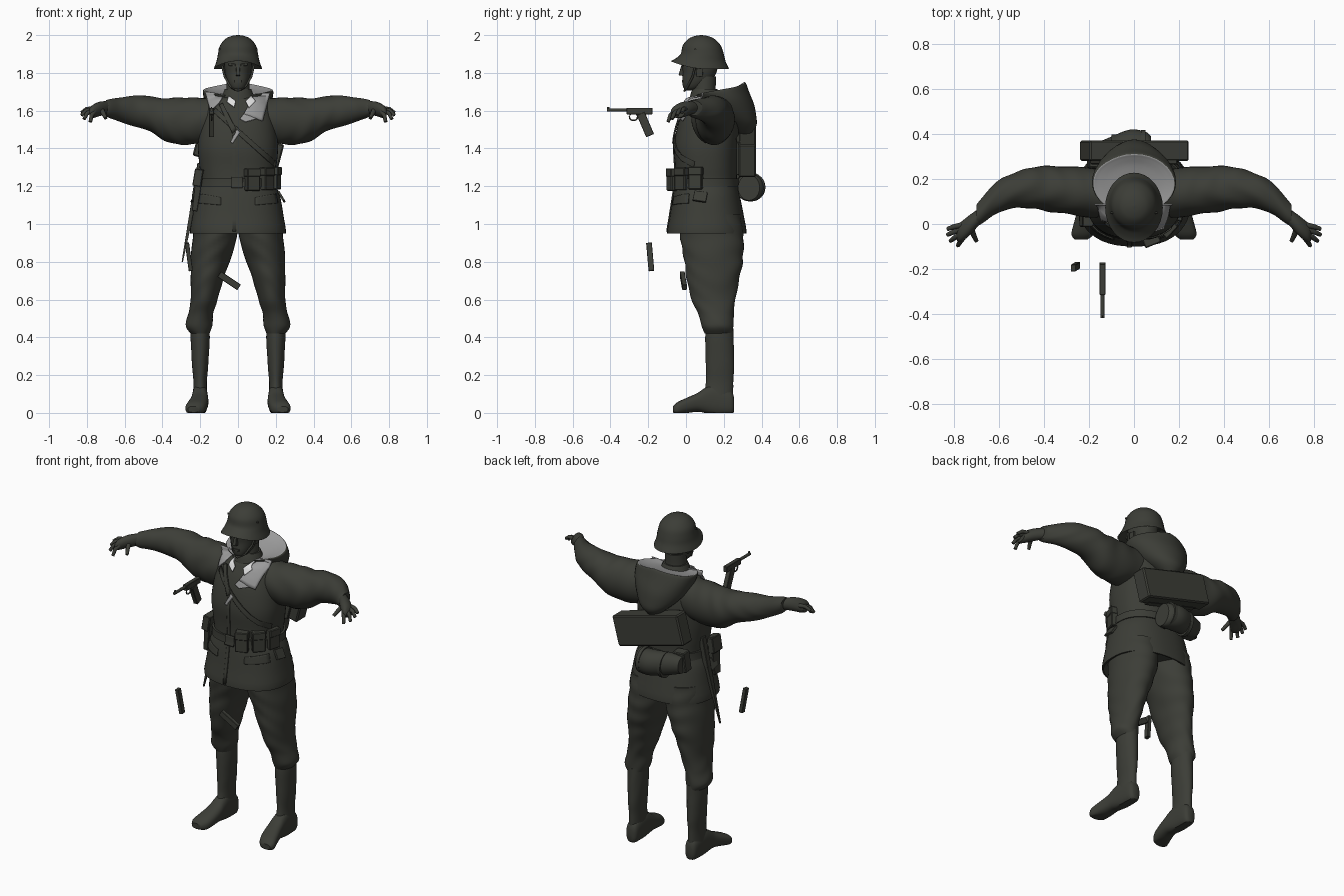
import bpy, bmesh, math
from mathutils import Vector, Matrix

cube = bpy.data.objects.get("Cube")
if cube:
    bpy.data.objects.remove(cube, do_unlink=True)


def material(name, colour):
    mat = bpy.data.materials.new(name)
    mat.use_nodes = True
    mat.diffuse_color = (*colour, 1)
    shader = mat.node_tree.nodes["Principled BSDF"]
    shader.inputs["Base Color"].default_value = (*colour, 1)
    shader.inputs["Roughness"].default_value = .8
    return mat


OLIVE = material("dark olive", (.045, .047, .038))
GREY = material("light grey lining", (.33, .33, .33))
WHITE = material("white badge", (.75, .75, .75))


def finish(name, bm, mats, mirror=False, sharp=40):
    """Turn a bmesh into a smooth shaded object with sharp creases."""
    bmesh.ops.recalc_face_normals(bm, faces=bm.faces)
    for face in bm.faces:
        face.smooth = True
    for edge in bm.edges:
        edge.smooth = edge.calc_face_angle(0) < math.radians(sharp)
    mesh = bpy.data.meshes.new(name)
    bm.to_mesh(mesh)
    bm.free()
    for mat in mats:
        mesh.materials.append(mat)
    obj = bpy.data.objects.new(name, mesh)
    bpy.context.collection.objects.link(obj)
    if mirror:
        obj.modifiers.new("Mirror", "MIRROR").use_mirror_merge = False
    return obj


def blend(rows, u):
    """Smooth interpolation between cross-section rows."""
    i = min(int(u), len(rows) - 2)
    f = u - i
    near = [rows[max(0, min(len(rows) - 1, i + k))] for k in (-1, 0, 1, 2)]
    return [.5 * (2 * b + (c - a) * f + (2 * a - 5 * b + 4 * c - d) * f * f
                  + (3 * b - a - 3 * c + d) * f ** 3) for a, b, c, d in zip(*near)]


def sym(rows):
    """Rows of height, half width, front, back."""
    return [(z, -w, w, front, back) for z, w, front, back in rows]


def loft(name, rows, mats=(OLIVE,), axis="Z", n=32, steps=4, power=1.0,
         fold=0, lift=None, split=None, mirror=False):
    """Skin rounded sections; each row is position, then the two bounds pairs."""
    bm = bmesh.new()
    rings = []
    for k in range((len(rows) - 1) * steps + 1):
        t, a0, a1, b0, b1 = blend(rows, k / steps)
        ring = []
        for j in range(n):
            ang = math.tau * j / n
            c, s = math.cos(ang), math.sin(ang)
            grow = 1 + fold * math.sin(t * 50 + 3 * math.sin(ang + 1) + 2 * math.cos(2 * ang + t * 9))
            a = (a0 + a1) / 2 + (a1 - a0) / 2 * grow * math.copysign(abs(c) ** power, c)
            b = (b0 + b1) / 2 + (b1 - b0) / 2 * grow * math.copysign(abs(s) ** power, s)
            p = Vector({"Z": (a, b, t), "X": (t, a, b), "Y": (a, t, b)}[axis])
            if lift:
                p.z += lift(p)
            p.z = max(0, p.z)
            ring.append(bm.verts.new(p))
        rings.append(ring)
    for k, (low, high) in enumerate(zip(rings, rings[1:])):
        for j in range(n):
            face = bm.faces.new((low[j], low[j - 1], high[j - 1], high[j]))
            face.material_index = int(split is not None and k >= split * steps)
    bm.faces.new(rings[0])
    bm.faces.new(rings[-1]).material_index = int(split is not None)
    return finish(name, bm, mats, mirror)


def bar(name, a, b, w, d, taper=1.0, ref=(0, 1, 0), mirror=False):
    """Bevelled box from a to b; d is measured along ref."""
    a, b = Vector(a), Vector(b)
    z = (b - a).normalized()
    y = Vector(ref)
    y = (y - z * y.dot(z)).normalized()
    bm = bmesh.new()
    bmesh.ops.create_cube(bm, size=1)
    for v in bm.verts:
        s = taper if v.co.z > 0 else 1
        v.co = Vector((v.co.x * w * s, v.co.y * d * s, v.co.z * (b - a).length))
    bmesh.ops.bevel(bm, geom=bm.edges[:], offset=min(w, d) * min(taper, 1) * .08, segments=1, affect="EDGES")
    bm.transform(Matrix.Translation((a + b) / 2) @ Matrix((y.cross(z), y, z)).transposed().to_4x4())
    return finish(name, bm, [OLIVE], mirror, 30)


def tube(name, points, radius, mirror=False, tip=1.0):
    """Round rod through points, narrowing to the tip."""
    bm = bmesh.new()
    pts = [Vector(p) for p in points]
    rings = []
    for i, p in enumerate(pts):
        along = pts[min(i + 1, len(pts) - 1)] - pts[max(i - 1, 0)]
        turn = along.to_track_quat("Z", "Y")
        r = radius * (1 + (tip - 1) * i / (len(pts) - 1))
        rings.append([bm.verts.new(p + turn @ Vector((r * math.cos(q), r * math.sin(q), 0)))
                      for q in [math.tau * j / 10 for j in range(10)]])
    for low, high in zip(rings, rings[1:]):
        for j in range(10):
            bm.faces.new((low[j], low[j - 1], high[j - 1], high[j]))
    bm.faces.new(rings[0])
    bm.faces.new(rings[-1])
    return finish(name, bm, [OLIVE], mirror, 60)


# Jacket body, closed by a recessed underside
jacket = sym([(.98, .21, -.06, .28), (.95, .253, -.1, .32), (1.05, .24, -.085, .305),
              (1.15, .222, -.07, .285), (1.22, .195, -.058, .27), (1.3, .203, -.058, .27),
              (1.4, .212, -.065, .275), (1.5, .205, -.05, .28), (1.58, .19, -.025, .27),
              (1.63, .175, .0, .25), (1.662, .145, .02, .22), (1.675, .07, .05, .18)])
BOXY = .85
loft("jacket", jacket, power=BOXY, n=48)


def chest_point(x, z, gap):
    """Point just in front of the jacket."""
    rows = [blend(jacket, 1 + k / 20) for k in range(200)]
    t, x0, x1, y0, y1 = min(rows, key=lambda row: abs(row[0] - z))
    u = min(abs(x) / x1, .97)
    depth = (1 - u ** (2 / BOXY)) ** (BOXY / 2)
    return Vector((x, (y0 + y1) / 2 - (y1 - y0) / 2 * depth - gap, z))


def patch(name, corners, mat=OLIVE, gap=.008, n=8):
    """Thin plate over four x, z corners that follows the jacket front."""
    a, b, c, d = [Vector(p) for p in corners]
    bm = bmesh.new()
    grid = []
    for i in range(n + 1):
        left, right = a.lerp(d, i / n), b.lerp(c, i / n)
        spots = [left.lerp(right, j / n) for j in range(n + 1)]
        grid.append([bm.verts.new(chest_point(p.x, p.y, gap)) for p in spots])
    for low, high in zip(grid, grid[1:]):
        for j in range(n):
            bm.faces.new((low[j], low[j + 1], high[j + 1], high[j]))
    obj = finish(name, bm, [mat])
    solid = obj.modifiers.new("Thickness", "SOLIDIFY")
    solid.thickness, solid.offset = .007, 0
    return obj


# Jacket front: lapels, badges, closing, pockets and diagonal strap
patch("left_lapel", [(.09, 1.69), (.17, 1.695), (.13, 1.545), (.03, 1.582)], GREY)
patch("left_lapel_point", [(.03, 1.583), (.1, 1.557), (.04, 1.54), (.01, 1.555)], GREY)
patch("left_lapel_tip", [(-.005, 1.5), (.01, 1.485), (-.03, 1.425), (-.04, 1.435)], GREY)
patch("right_lapel", [(-.175, 1.7), (-.07, 1.69), (-.1, 1.64), (-.145, 1.6)], GREY)
patch("right_lapel_edge", [(-.1, 1.63), (-.08, 1.64), (-.01, 1.5), (-.03, 1.48)])
patch("left_badge", [(.04, 1.65), (.07, 1.677), (.092, 1.65), (.058, 1.615)], WHITE, .018)
patch("right_badge", [(-.05, 1.677), (-.012, 1.65), (-.02, 1.618), (-.058, 1.645)], WHITE, .018)
patch("front_closing", [(-.03, 1.47), (-.01, 1.47), (-.01, .96), (-.03, .96)], gap=.001)
patch("diagonal_strap", [(-.13, 1.59), (-.12, 1.615), (.2, 1.33), (.195, 1.3)], gap=.006)
for side, label in ((1, "left"), (-1, "right")):
    patch(label + "_pocket_flap", [(side * .09, 1.14), (side * .2, 1.16),
                                   (side * .21, 1.11), (side * .09, 1.1)], gap=.002)
bar("hip_flaps", (.215, .08, 1.17), (.245, .07, 1.12), .012, .07, mirror=True)

# Belt, buckle and ammunition pouches around the left hip
loft("belt", sym([(1.195, .208, -.07, .282), (1.215, .206, -.068, .28), (1.24, .206, -.068, .28)]),
     power=BOXY, n=48, steps=1)
patch("belt_buckle", [(-.035, 1.25), (.025, 1.25), (.025, 1.19), (-.035, 1.19)], gap=.016)
for i, angle in enumerate((22, 48, 74)):
    out = Vector((math.sin(math.radians(angle)), -math.cos(math.radians(angle)), 0))
    base = Vector((out.x * .2, .105 + out.y * .183, 1.175 + i * .004))
    bar(f"pouch_{i}", base, base + Vector((0, 0, .115)), .072, .055, ref=out)
    lid = base + out * .004 + Vector((0, 0, .075))
    bar(f"pouch_lid_{i}", lid, lid + Vector((0, 0, .045)), .076, .055, ref=out)

# Holster and hanging blade on the right hip
bar("holster", (-.2, .03, 1.29), (-.23, .04, 1.07), .04, .08, taper=.7)
bar("holster_flap", (-.205, .03, 1.29), (-.22, .03, 1.2), .045, .085)
bar("blade_handle", (-.2, .13, 1.32), (-.23, .12, 1.14), .03, .035)
bar("blade", (-.228, .12, 1.15), (-.295, .09, .8), .028, .035, taper=.25)

# Hood draped on the back to a peak, with its pale lining, and the inner collar
loft("hood", sym([(1.47, .02, .29, .335), (1.52, .08, .22, .372), (1.58, .14, .13, .37),
                  (1.64, .175, .08, .345), (1.69, .188, .05, .322), (1.705, .182, .045, .31),
                  (1.702, .165, .06, .295), (1.694, .12, .08, .26), (1.69, .07, .09, .2)]),
     (OLIVE, GREY), fold=.01, split=5,
     lift=lambda p: (p.y - .15) * (.17 + .11 * max(0, 1 - abs(p.x) / .15)) * max(0, p.z - 1.55) / .15)
loft("inner_collar", sym([(1.64, .1, .012, .19), (1.69, .08, .025, .175), (1.715, .07, .035, .165)]))

# Sleeves, hands and fingers
loft("sleeves", [(.1, .03, .24, 1.43, 1.668), (.2, .03, .25, 1.425, 1.668),
                 (.3, .045, .255, 1.42, 1.67), (.38, .055, .258, 1.437, 1.665),
                 (.46, .07, .25, 1.487, 1.675), (.55, .068, .22, 1.517, 1.68),
                 (.62, .04, .18, 1.54, 1.67), (.68, .0, .11, 1.56, 1.66),
                 (.7, -.005, .085, 1.575, 1.655)], axis="X", fold=.018, steps=8, mirror=True)
loft("hands", [(.68, .005, .075, 1.585, 1.65), (.73, -.05, .04, 1.572, 1.648),
               (.77, -.08, .008, 1.56, 1.63), (.787, -.074, -.008, 1.563, 1.61)],
     axis="X", n=20, mirror=True)
FINGERS = {"little": ((.765, -.005, 1.61), (.8, -.012, 1.61), (.828, -.022, 1.59)),
           "ring": ((.77, -.025, 1.605), (.805, -.037, 1.6), (.828, -.048, 1.575)),
           "middle": ((.77, -.045, 1.6), (.8, -.063, 1.585), (.815, -.075, 1.555)),
           "index": ((.76, -.06, 1.595), (.775, -.083, 1.575), (.782, -.095, 1.54)),
           "thumb": ((.72, -.03, 1.6), (.71, -.055, 1.58), (.7, -.075, 1.56))}
for label, path in FINGERS.items():
    tube(label + "_fingers", path, .013, True, .7)

# Trousers bloused over tall boots
loft("trousers", [(1.05, .0, .235, -.03, .29), (.93, .005, .24, -.03, .305), (.8, .045, .25, -.008, .3),
                  (.7, .08, .25, .005, .28), (.6, .108, .25, .03, .262), (.53, .13, .262, .062, .253),
                  (.46, .137, .277, .082, .25), (.42, .15, .25, .1, .248)],
     fold=.016, steps=8, mirror=True)
loft("boot_shafts", [(.45, .15, .25, .105, .25), (.38, .15, .25, .102, .252), (.25, .158, .243, .105, .255),
                     (.16, .165, .236, .105, .25), (.08, .163, .24, .09, .25)], fold=.008, mirror=True)
loft("boot_feet", [(.255, .18, .22, .01, .08), (.235, .163, .236, -.01, .12), (.15, .16, .242, -.01, .15),
                   (.1, .158, .246, .0, .132), (.06, .157, .252, .006, .105), (.0, .163, .268, -.002, .078),
                   (-.045, .178, .278, -.01, .057), (-.068, .205, .265, .003, .035)],
     axis="Y", power=.8, mirror=True)

# Neck, head and face
loft("neck", sym([(1.62, .085, .03, .2), (1.68, .065, .035, .16), (1.78, .058, .04, .16)]))
loft("head", sym([(1.708, .02, .0, .05), (1.722, .04, -.014, .08), (1.755, .057, -.02, .13),
                  (1.8, .068, -.017, .16), (1.85, .073, -.022, .17), (1.92, .07, -.01, .17)]), power=.9)
bar("nose", (0, -.012, 1.84), (0, -.022, 1.785), .016, .024, taper=1.5)
bar("lips", (-.02, -.016, 1.755), (.02, -.016, 1.755), .014, .012)
bar("eyebrows", (.012, -.017, 1.842), (.05, -.004, 1.844), .012, .014, mirror=True)
bar("ears", (.07, .07, 1.78), (.074, .075, 1.835), .014, .035, mirror=True)
tube("chin_strap", [(.085, .05, 1.84), (.07, .035, 1.78), (.042, .01, 1.73), (0, -.008, 1.705)], .006, True)

# Helmet with flared rim, raised at the visor
loft("helmet", sym([(1.87, .09, -.03, .18), (1.835, .118, -.068, .215), (1.82, .128, -.082, .228),
                    (1.86, .114, -.055, .21), (1.9, .106, -.028, .2), (1.945, .095, -.017, .184),
                    (1.98, .066, .013, .15), (1.995, .035, .046, .116), (2, .004, .078, .084)]),
     lift=lambda p: .042 * (max(0, .12 - p.y) / .2) ** 2 * max(0, 1.9 - p.z) / .08)
tube("helmet_rivets", [(.09, .05, 1.925), (.104, .05, 1.925)], .005, True)

# Tilted pack box and rolled bundle below
bar("pack_box", (.222, .325, 1.333), (-.218, .325, 1.45), .18, .092)
bar("pack_frame", (.17, .285, 1.345), (-.17, .285, 1.435), .18, .04)
loft("rolled_bundle", [(-.19, .26, .35, 1.16, 1.26), (-.12, .265, .38, 1.14, 1.27), (-.02, .275, .419, 1.122, 1.27),
                       (.05, .275, .41, 1.12, 1.265), (.075, .275, .39, 1.125, 1.26)], axis="X")
for x, reach in ((-.1, .398), (.03, .418)):
    loft("bundle_strap", [(x, .265, reach, 1.12, 1.273), (x + .02, .265, reach, 1.12, 1.273)], axis="X", steps=1)
bar("water_bottle", (-.16, .28, 1.28), (-.17, .27, 1.16), .08, .06)

# Loose pistol and magazines in front of the figure
X = -.14
tube("pistol_barrel", [(X, -.3, 1.603), (X, -.418, 1.603)], .009)
bar("pistol_sight", (X, -.412, 1.603), (X, -.412, 1.62), .006, .012)
bar("pistol_body", (X, -.315, 1.598), (X, -.178, 1.598), .026, .034, ref=(0, 0, 1))
bar("pistol_grip", (X, -.24, 1.585), (X, -.19, 1.468), .028, .045)
ring = [math.tau * k / 12 for k in range(13)]
tube("trigger_guard", [(X, -.278 + .022 * math.cos(a), 1.568 + .02 * math.sin(a)) for a in ring], .004)
bar("loose_magazine", (-.27, -.196, .9), (-.25, -.183, .752), .022, .03)
bar("leg_magazine", (-.1, -.02, .735), (.005, -.008, .665), .035, .025)
